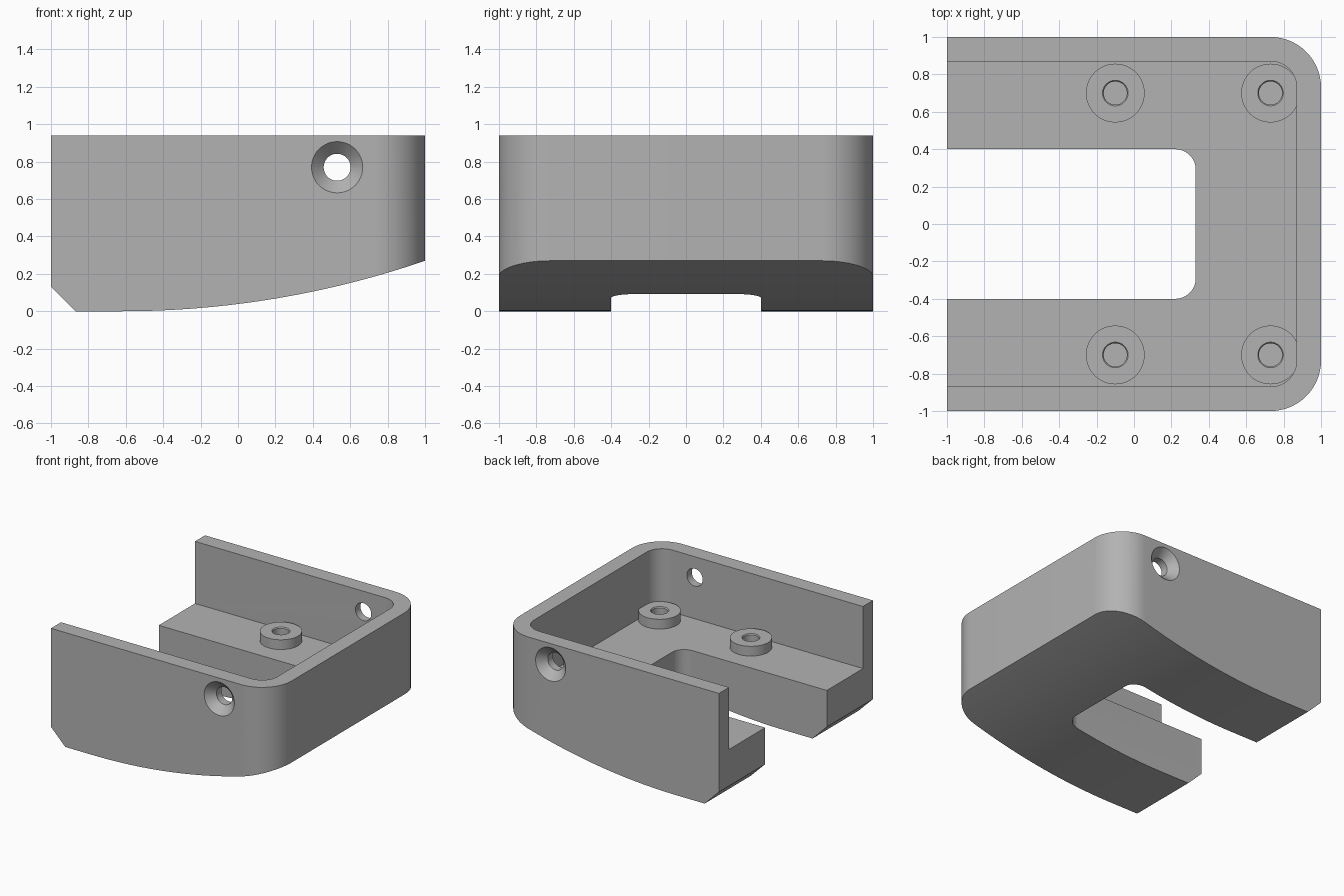
import bpy, bmesh, math
from mathutils import Matrix, Vector

cube = bpy.data.objects.get("Cube")
if cube:
    bpy.data.objects.remove(cube, do_unlink=True)

grey = bpy.data.materials.new("plain grey")
grey.use_nodes = True
grey.diffuse_color = (0.45, 0.45, 0.45, 1)
grey.node_tree.nodes["Principled BSDF"].inputs["Base Color"].default_value = (0.45, 0.45, 0.45, 1)

TOP, FLOOR, WALL = 0.94, 0.43, 0.13
BOSS_TOP = FLOOR + 0.08


def finish(name, bm):
    bmesh.ops.recalc_face_normals(bm, faces=bm.faces)
    mesh = bpy.data.meshes.new(name)
    bm.to_mesh(mesh)
    bm.free()
    mesh.materials.append(grey)
    obj = bpy.data.objects.new(name, mesh)
    bpy.context.collection.objects.link(obj)
    return obj


def prism(name, points, offset):
    """Extrude a closed flat outline along an offset."""
    bm = bmesh.new()
    face = bm.faces.new([bm.verts.new(p) for p in points])
    new = bmesh.ops.extrude_face_region(bm, geom=[face])["geom"]
    verts = [v for v in new if isinstance(v, bmesh.types.BMVert)]
    bmesh.ops.translate(bm, verts=verts, vec=offset)
    return finish(name, bm)


def u_block(name, x0, x1, half, radius, z0, z1, steps=16):
    """Block square at its left end, with rounded corners at its right end."""
    pts = [(x0, -half, z0)]
    for side, start in ((-1, -90), (1, 0)):
        for i in range(steps + 1):
            a = math.radians(start + 90 * i / steps)
            pts.append((x1 - radius + radius * math.cos(a),
                        side * (half - radius) + radius * math.sin(a), z0))
    pts.append((x0, half, z0))
    return prism(name, pts, (0, 0, z1 - z0))


def turned(name, origin, axis, profile, sides=48):
    """Solid of revolution from (distance along axis, radius) pairs."""
    bm = bmesh.new()
    rot = Vector((0, 0, 1)).rotation_difference(Vector(axis)).to_matrix().to_4x4()
    place = Matrix.Translation(origin) @ rot
    rings = []
    for d, r in profile:
        rings.append([bm.verts.new(place @ Vector((r * math.cos(t), r * math.sin(t), d)))
                      for t in (2 * math.pi * i / sides for i in range(sides))])
    for low, high in zip(rings, rings[1:]):
        for i in range(sides):
            j = (i + 1) % sides
            bm.faces.new((low[i], low[j], high[j], high[i]))
    bm.faces.new(rings[0])
    bm.faces.new(rings[-1])
    return finish(name, bm)


def combine(target, tool, operation):
    mod = target.modifiers.new(operation, 'BOOLEAN')
    mod.operation, mod.object, mod.solver = operation, tool, 'EXACT'
    bpy.context.view_layer.objects.active = target
    bpy.ops.object.modifier_apply(modifier=mod.name)
    bpy.data.objects.remove(tool, do_unlink=True)


# Side profile: chamfered open end and an underside curving up to the closed end
bend, radius = -0.62, 4.995
outline = [(-1, -1.2, TOP), (-1, -1.2, 0.13), (-0.87, -1.2, 0)]
for i in range(33):
    x = bend + (1.02 - bend) * i / 32
    outline.append((x, -1.2, radius - math.sqrt(radius ** 2 - (x - bend) ** 2)))
outline.append((1.02, -1.2, TOP))
body = prism("bracket_body", outline, (0, 2.4, 0))

# Rounded footprint, inner pocket and the slot in the floor
combine(body, u_block("footprint", -1.1, 1, 1, 0.27, -0.1, TOP + 0.1), 'INTERSECT')
combine(body, u_block("pocket", -1.1, 1 - WALL, 1 - WALL, 0.14, FLOOR, TOP + 0.1), 'DIFFERENCE')
combine(body, u_block("slot", -1.1, 0.33, 0.4, 0.11, -0.1, FLOOR + 0.1), 'DIFFERENCE')

for side in (-1, 1):
    # Raised bosses with blind screw holes
    for x in (-0.1, 0.73):
        at = (x, side * 0.7, 0)
        combine(body, turned("boss", at, (0, 0, 1),
                             [(FLOOR - 0.05, 0.157), (BOSS_TOP, 0.157)]), 'UNION')
        combine(body, turned("boss_hole", at, (0, 0, 1),
                             [(BOSS_TOP - 0.2, 0.062), (BOSS_TOP - 0.008, 0.062),
                              (BOSS_TOP + 0.002, 0.07), (BOSS_TOP + 0.1, 0.07)]), 'DIFFERENCE')
    # Countersunk hole through each side wall
    combine(body, turned("wall_hole", (0.53, side, 0.77), (0, -side, 0),
                         [(-0.05, 0.137), (0, 0.137), (0.065, 0.072), (0.2, 0.072)]), 'DIFFERENCE')

bpy.ops.object.select_all(action='DESELECT')
body.select_set(True)
bpy.context.view_layer.objects.active = body
bpy.ops.object.shade_smooth_by_angle(angle=math.radians(30))
